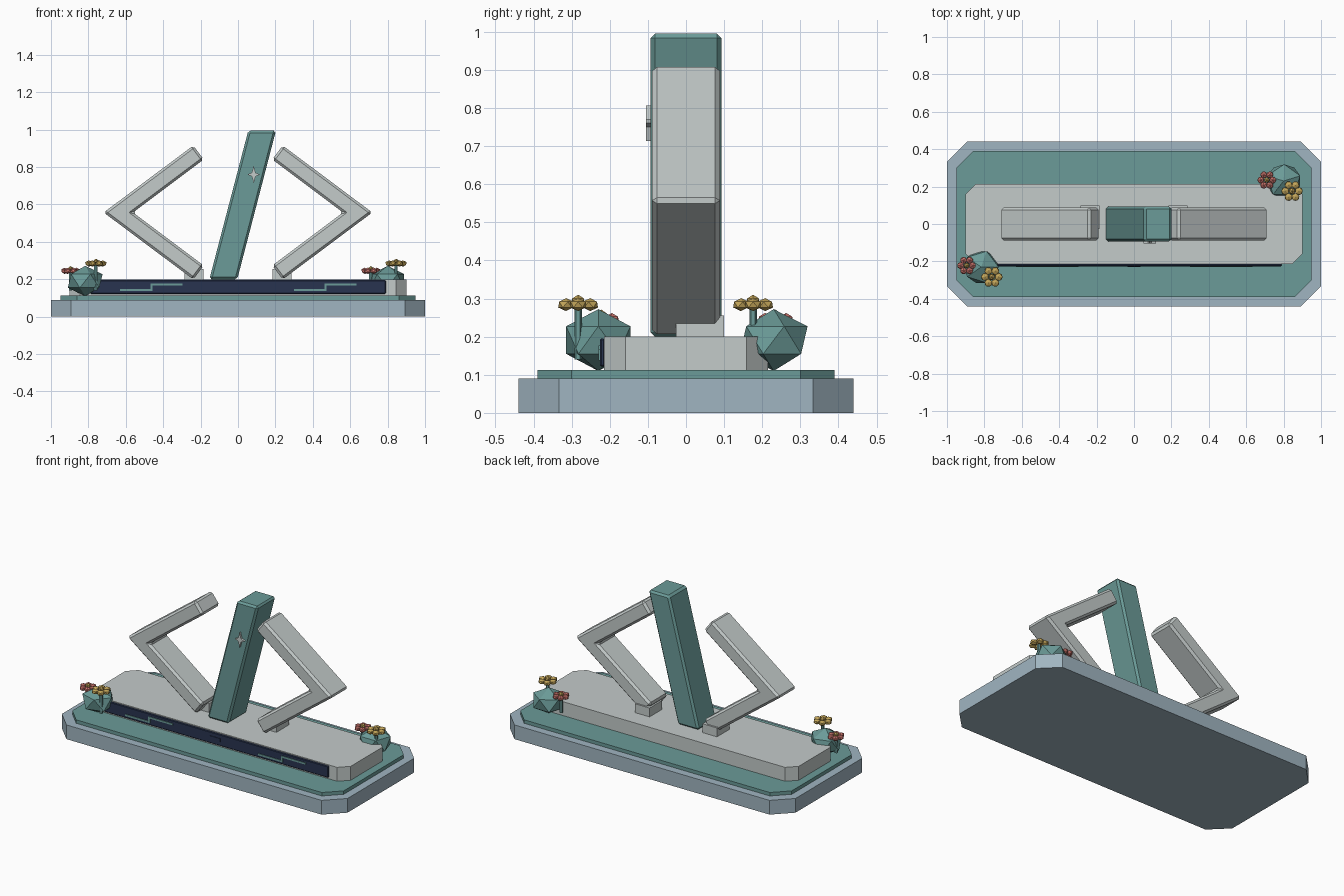
import bpy, bmesh, math
from mathutils import Matrix, Vector

if "Cube" in bpy.data.objects:
    bpy.data.objects.remove(bpy.data.objects["Cube"])


def material(name, r, g, b):
    lin = lambda c: ((c / 255 + 0.055) / 1.055) ** 2.4
    m = bpy.data.materials.new(name)
    m.diffuse_color = (lin(r), lin(g), lin(b), 1)
    m.use_nodes = True
    m.node_tree.nodes["Principled BSDF"].inputs["Base Color"].default_value = m.diffuse_color
    return m


BLUE = material("blue_grey", 160, 181, 193)
TEAL = material("teal", 107, 155, 152)
GREY = material("light_grey", 196, 203, 202)
NAVY = material("navy", 40, 52, 80)
RED = material("coral_red", 205, 118, 110)
GOLD = material("gold", 196, 166, 90)


def finish(name, bm, mat):
    bmesh.ops.recalc_face_normals(bm, faces=bm.faces[:])
    me = bpy.data.meshes.new(name)
    bm.to_mesh(me)
    bm.free()
    me.materials.append(mat)
    ob = bpy.data.objects.new(name, me)
    bpy.context.collection.objects.link(ob)
    return ob


def prism(name, pts, lo, hi, mat, axis="z", bevel=0):
    """Extrude a 2D outline along z (outline in xy) or y (outline in xz)."""
    bm = bmesh.new()
    place = (lambda p, h: (p[0], p[1], h)) if axis == "z" else (lambda p, h: (p[0], h, p[1]))
    a = [bm.verts.new(place(p, lo)) for p in pts]
    b = [bm.verts.new(place(p, hi)) for p in pts]
    bm.faces.new(a)
    bm.faces.new(b)
    for i in range(len(pts)):
        j = (i + 1) % len(pts)
        bm.faces.new((a[i], a[j], b[j], b[i]))
    bmesh.ops.recalc_face_normals(bm, faces=bm.faces[:])
    if bevel:
        bmesh.ops.bevel(bm, geom=bm.edges[:], offset=bevel, segments=1,
                        affect="EDGES", profile=0.5)
    return finish(name, bm, mat)


def octagon(x, y, c):
    return [(x, c - y), (x, y - c), (x - c, y), (c - x, y),
            (-x, y - c), (-x, c - y), (c - x, -y), (x - c, -y)]


def rect(x0, x1, y0, y1):
    return [(x0, y0), (x1, y0), (x1, y1), (x0, y1)]


# Stacked plinth with clipped corners
prism("base_plinth", octagon(1.0, 0.44, 0.107), 0, 0.09, BLUE)
prism("teal_tier", octagon(0.95, 0.39, 0.09), 0.09, 0.112, TEAL)
prism("platform", octagon(0.9, 0.215, 0.056), 0.112, 0.2, GREY)

# Dark front panel with stepped traces
prism("front_panel", rect(-0.79, 0.79, 0.122, 0.195), -0.226, -0.213, NAVY, "y", 0.004)
prism("panel_badge", rect(-0.035, 0.035, 0.15, 0.17), -0.229, -0.225, NAVY, "y")
for side, x in (("left", -0.63), ("right", 0.30)):
    trace = [(x, 0.137), (x + 0.174, 0.137), (x + 0.174, 0.166), (x + 0.333, 0.166),
             (x + 0.333, 0.177), (x + 0.162, 0.177), (x + 0.162, 0.148), (x, 0.148)]
    prism(side + "_panel_trace", trace, -0.23, -0.225, TEAL, "y")

# Pair of angle brackets on small feet
ZC = 0.557
half = [(-0.561, 0), (-0.183, 0.2835), (-0.239, 0.358), (-0.718, 0)]
outline = [(x, ZC + z) for x, z in half] + [(x, ZC - z) for x, z in half[2:0:-1]]
for side, s in (("left", 1), ("right", -1)):
    prism(side + "_bracket", [(s * x, z) for x, z in outline], -0.089, 0.089, GREY, "y", 0.013)
    x0, x1 = sorted((s * -0.287, s * -0.185))
    prism(side + "_bracket_foot", rect(x0, x1, -0.026, 0.1), 0.198, 0.256, GREY)

# Leaning slab between the brackets
prism("leaning_slab", [(-0.153, 0.2), (-0.004, 0.2), (0.203, 0.995), (0.055, 0.995)],
      -0.093, 0.093, TEAL, "y", 0.012)

# Four-pointed star on the slab
star = []
for i in range(8):
    a = i * math.pi / 4
    r = 0.014 if i % 2 else (0.034 if i % 4 == 0 else 0.047)
    star.append((0.084 + r * math.cos(a), 0.76 + r * math.sin(a)))
prism("slab_star", star, -0.105, -0.092, GREY, "y")


# Bushes and flowers
def ball(bm, centre, size, turn=0.0):
    m = Matrix.Translation(centre) @ Matrix.Rotation(turn, 4, "Z") @ Matrix.Diagonal((*size, 1))
    bmesh.ops.create_icosphere(bm, subdivisions=1, radius=1, matrix=m)


def flower(name, x, y, z, r, mat):
    bm = bmesh.new()
    bmesh.ops.create_cone(bm, cap_ends=True, segments=6, radius1=0.01, radius2=0.01,
                          depth=z - 0.14, matrix=Matrix.Translation((x, y, (z + 0.14) / 2)))
    finish(name + "_stem", bm, TEAL)
    bm = bmesh.new()
    for i in range(6):
        a = i * math.pi / 3
        p = Vector((x + 0.63 * r * math.cos(a), y + 0.63 * r * math.sin(a), z))
        ball(bm, p, (0.4 * r, 0.4 * r, 0.017), a)
    finish(name + "_petals", bm, mat)
    bm = bmesh.new()
    ball(bm, (x, y, z + 0.008), (0.32 * r, 0.32 * r, 0.018))
    finish(name + "_centre", bm, GOLD)


for side, x, y, turn in (("left", -0.817, -0.23, 0.0), ("right", 0.8, 0.23, 0.3)):
    bm = bmesh.new()
    ball(bm, (x, y, 0.191), (0.104, 0.099, 0.081), turn)
    finish(side + "_bush", bm, TEAL)
flower("left_gold_flower", -0.76, -0.283, 0.284, 0.058, GOLD)
flower("left_red_flower", -0.895, -0.222, 0.245, 0.051, RED)
flower("right_gold_flower", 0.845, 0.176, 0.284, 0.058, GOLD)
flower("right_red_flower", 0.71, 0.235, 0.245, 0.051, RED)
